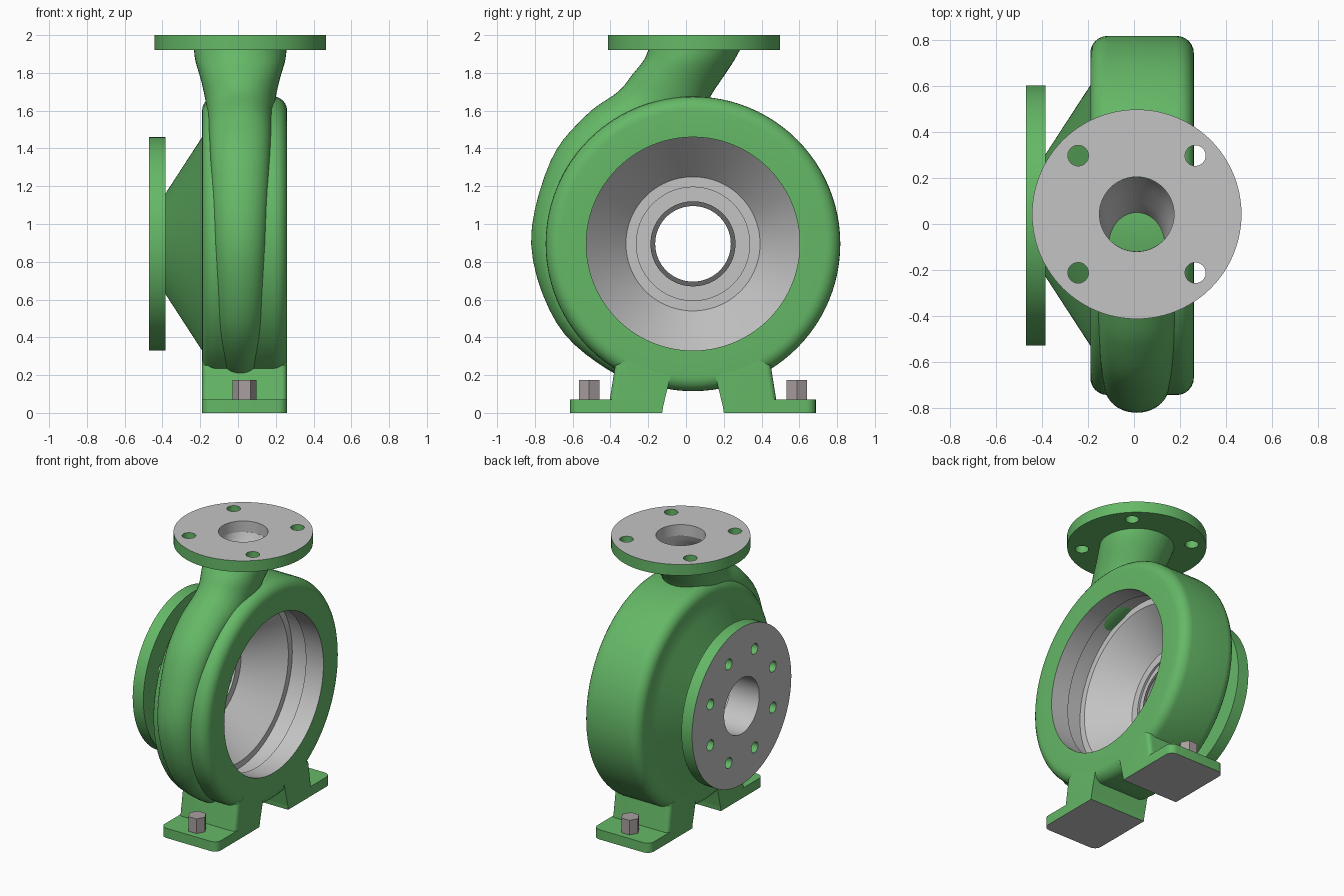
import bpy, bmesh, math
from mathutils import Vector

if "Cube" in bpy.data.objects:
    bpy.data.objects.remove(bpy.data.objects["Cube"])

CY, CZ = 0.037, 0.895          # pump axis (runs along x)
NX = 0.012                     # centre of volute and outlet in x
GREEN, GREY, BOLT, DARK = range(4)


def material(name, rgb):
    m = bpy.data.materials.new(name)
    m.diffuse_color = (*rgb, 1)
    m.use_nodes = True
    m.node_tree.nodes["Principled BSDF"].inputs["Base Color"].default_value = m.diffuse_color
    return m


MATS = [material("casing_green", (0.13, 0.48, 0.135)),
        material("machined_grey", (0.55, 0.55, 0.55)),
        material("bolt_steel", (0.40, 0.35, 0.35)),
        material("ring_dark_grey", (0.13, 0.13, 0.13))]


def finish(name, bm, angle=35):
    bmesh.ops.recalc_face_normals(bm, faces=bm.faces)
    me = bpy.data.meshes.new(name)
    bm.to_mesh(me)
    bm.free()
    for m in MATS:
        me.materials.append(m)
    ob = bpy.data.objects.new(name, me)
    bpy.context.collection.objects.link(ob)
    smooth(ob, angle)
    return ob


def smooth(ob, angle=35):
    bpy.ops.object.select_all(action='DESELECT')
    ob.select_set(True)
    bpy.context.view_layer.objects.active = ob
    bpy.ops.object.shade_smooth_by_angle(angle=math.radians(angle))


def place(axis, centre, a, r, t):
    u, v = r * math.cos(t), r * math.sin(t)
    return Vector(centre) + Vector((a, u, v) if axis == 'x' else (u, v, a))


def revolve(name, profile, axis, centre, segs=96):
    """Closed profile of (axial, radius, colour of the strip to the next point)."""
    bm = bmesh.new()
    rows = [[bm.verts.new(place(axis, centre, a, r, 2 * math.pi * k / segs))
             for k in range(segs)] for a, r, _ in profile]
    for i, (_, _, col) in enumerate(profile):
        A, B = rows[i], rows[(i + 1) % len(rows)]
        for k in range(segs):
            j = (k + 1) % segs
            bm.faces.new((A[k], A[j], B[j], B[k])).material_index = col
    return finish(name, bm)


def drill(ob, axis, centre, count, circle, radius, lo, hi):
    """Cut a ring of bolt holes through a flange."""
    bm = bmesh.new()
    for h in range(count):
        c = place(axis, centre, 0, circle, 2 * math.pi * (h + 0.5) / count)
        ends = [[bm.verts.new(place(axis, c, a, radius, 2 * math.pi * k / 24))
                 for k in range(24)] for a in (lo, hi)]
        for e in ends:
            bm.faces.new(e)
        for k in range(24):
            j = (k + 1) % 24
            bm.faces.new((ends[0][k], ends[0][j], ends[1][j], ends[1][k]))
    cutter = finish("hole_cutter", bm)
    mod = ob.modifiers.new("holes", 'BOOLEAN')
    mod.operation, mod.solver, mod.object = 'DIFFERENCE', 'EXACT', cutter
    bpy.context.view_layer.objects.active = ob
    bpy.ops.object.modifier_apply(modifier="holes")
    bpy.data.objects.remove(cutter)
    smooth(ob)


# Casing: drum with rounded rims, suction cone and machined bore
F = 0.075
arc = [i * math.pi / 12 for i in range(7)]
profile = [(-0.385, 0.265, GREEN), (-0.19, 0.565, GREEN)]
profile += [(-0.19 + F - F * math.cos(t), 0.78 - F + F * math.sin(t), GREEN) for t in arc]
profile += [(0.26 - F + F * math.sin(t), 0.78 - F + F * math.cos(t), GREEN) for t in arc]
profile += [(0.26, 0.565, GREY), (0.12, 0.565, GREY), (0.12, 0.61, GREY),
            (-0.02, 0.61, GREY), (-0.02, 0.565, GREY), (-0.25, 0.355, GREY),
            (-0.25, 0.30, GREY), (-0.265, 0.30, GREY), (-0.265, 0.225, GREY),
            (-0.235, 0.225, DARK), (-0.235, 0.20, GREY), (-0.385, 0.20, GREEN)]
revolve("casing", profile, 'x', (0, CY, CZ))

# Suction flange with eight holes
suction = revolve("suction_flange", [(-0.385, 0.20, GREEN), (-0.385, 0.565, GREEN),
                                     (-0.47, 0.565, GREY), (-0.47, 0.20, GREY)],
                  'x', (0, CY, CZ))
drill(suction, 'x', (0, CY, CZ), 8, 0.385, 0.038, -0.6, -0.3)

# Discharge flange with four holes
top_c = (NX, 0.0425, 0)
discharge = revolve("discharge_flange", [(1.92, 0.162, GREEN), (1.92, 0.455, GREEN),
                                         (2.0, 0.455, GREY), (2.0, 0.162, GREY)],
                    'z', top_c)
drill(discharge, 'z', top_c, 4, 0.36, 0.045, 1.8, 2.1)

# Volute: growing spiral tube that turns up into the hollow outlet neck
keys = []
for deg, ro, hw in [(275, 0.76, 0.05), (255, 0.785, 0.085), (235, 0.805, 0.105),
                    (210, 0.835, 0.122), (180, 0.857, 0.137), (150, 0.872, 0.155),
                    (130, 0.885, 0.165)]:
    c, s = math.cos(math.radians(deg)), math.sin(math.radians(deg))
    keys.append((CY + ro * c, CZ + ro * s, CY + 0.635 * c, CZ + 0.635 * s, hw))
keys += [(-0.36, 1.70, 0.02, 1.53, 0.178), (-0.285, 1.79, 0.15, 1.71, 0.205),
         (-0.225, 1.865, 0.245, 1.85, 0.236), (-0.20, 1.92, 0.285, 1.92, 0.245)]
keys = [Vector(k) for k in keys]

rings, SUB = [], 5
for i in range(len(keys) - 1):                 # Catmull-Rom between key sections
    p0, p1, p2 = keys[max(i - 1, 0)], keys[i], keys[i + 1]
    p3 = keys[min(i + 2, len(keys) - 1)]
    for n in range(SUB):
        t = n / SUB
        rings.append(0.5 * (2 * p1 + (p2 - p0) * t + (2 * p0 - 5 * p1 + 4 * p2 - p3) * t ** 2
                            + (3 * p1 - p0 - 3 * p2 + p3) * t ** 3))
rings.append(keys[-1])

bm = bmesh.new()
N = 48


def section(r, scale):
    cy, cz = (r[0] + r[2]) / 2, (r[1] + r[3]) / 2
    dy, dz = (r[0] - r[2]) / 2 * scale, (r[1] - r[3]) / 2 * scale
    return [bm.verts.new((NX + r[4] * scale * math.sin(a), cy + dy * math.cos(a),
                          cz + dz * math.cos(a)))
            for a in (2 * math.pi * k / N for k in range(N))]


loops = [section(r, 1) for r in rings]
outer = len(loops)
loops += [section(r, 0.665) for r in reversed(rings[-26:])]
for i in range(len(loops) - 1):
    for k in range(N):
        j = (k + 1) % N
        f = bm.faces.new((loops[i][k], loops[i][j], loops[i + 1][j], loops[i + 1][k]))
        f.material_index = GREY if i >= outer else GREEN
bm.faces.new(loops[0])
bm.faces.new(loops[-1]).material_index = GREY
finish("volute_and_neck", bm)


def extruded(name, pts, x0, x1, round_v, radius):
    """Extrude a yz outline along x, rounding the outer upright edges."""
    bm = bmesh.new()
    A, B = ([bm.verts.new((x, y, z)) for y, z in pts] for x in (x0, x1))
    bm.faces.new(A)
    bm.faces.new(B)
    for k in range(len(pts)):
        j = (k + 1) % len(pts)
        bm.faces.new((A[k], A[j], B[j], B[k]))
    edges = [e for e in bm.edges if abs(e.verts[0].co.x - e.verts[1].co.x) < 1e-6
             and all(abs(v.co.y - CY) > round_v for v in e.verts)
             and abs(e.verts[0].co.z - e.verts[1].co.z) > 0.02]
    bmesh.ops.bevel(bm, geom=edges, offset=radius, segments=6, profile=0.5, affect='EDGES')
    for f in bm.faces:                         # machined underside
        if all(v.co.z < 1e-4 for v in f.verts):
            f.material_index = GREY
    return finish(name, bm)


# Feet: pad, leg and hex bolt on each side
for side, s in (("left", -1), ("right", 1)):
    pad = [(0.163, 0), (0.65, 0), (0.65, 0.07), (0.153, 0.07)]
    leg = [(0.159, 0.03), (0.447, 0.03), (0.412, 0.25), (0.30, 0.30), (0.10, 0.27), (0.135, 0.13)]
    extruded(side + "_foot_pad", [(CY + s * v, z) for v, z in pad], -0.19, 0.26, 0.6, 0.05)
    extruded(side + "_foot_leg", [(CY + s * v, z) for v, z in leg], -0.19, 0.26, 0.405, 0.03)
    bm = bmesh.new()
    low, high = ([bm.verts.new(place('z', (0.034, CY + s * 0.55, 0), z, 0.063, k * math.pi / 3))
                  for k in range(6)] for z in (0.06, 0.175))
    bm.faces.new(low)
    bm.faces.new(high)
    for k in range(6):
        bm.faces.new((low[k], low[k - 1], high[k - 1], high[k]))
    for f in bm.faces:
        f.material_index = BOLT
    finish(side + "_foot_bolt", bm)
